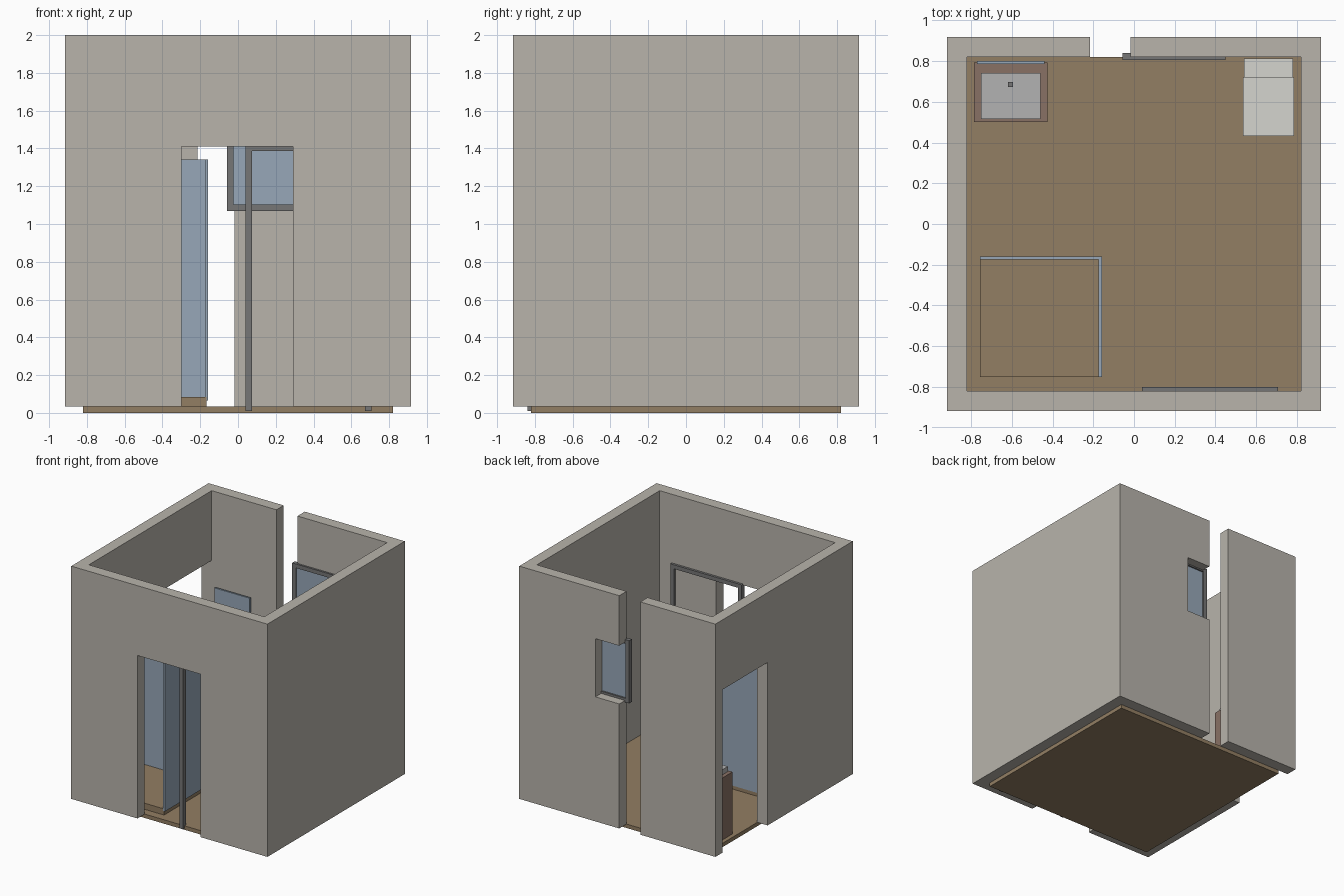
import bpy, bmesh
from mathutils import Vector

if "Cube" in bpy.data.objects:
    bpy.data.objects.remove(bpy.data.objects["Cube"])

def material(name, rgb):
    m = bpy.data.materials.new(name)
    m.diffuse_color = (*rgb, 1)
    m.use_nodes = True
    m.node_tree.nodes["Principled BSDF"].inputs["Base Color"].default_value = m.diffuse_color
    return m

WALL = material("plaster", (0.48, 0.455, 0.41))
WOOD = material("floor_brown", (0.29, 0.21, 0.125))
GLASS = material("glass_blue", (0.31, 0.39, 0.48))
METAL = material("dark_metal", (0.18, 0.18, 0.18))
CERAMIC = material("ceramic", (0.66, 0.66, 0.62))
BASIN = material("basin_grey", (0.45, 0.45, 0.45))
CABINET = material("cabinet_brown", (0.25, 0.165, 0.13))

def boxes(name, spans, mat=None):
    """One object from boxes given as (x0, x1, y0, y1, z0, z1)."""
    bm = bmesh.new()
    for x0, x1, y0, y1, z0, z1 in spans:
        geo = bmesh.ops.create_cube(bm, size=1)
        lo, size = Vector((x0, y0, z0)), (x1 - x0, y1 - y0, z1 - z0)
        for v in geo["verts"]:
            v.co = lo + Vector([(c + 0.5) * s for c, s in zip(v.co, size)])
    me = bpy.data.meshes.new(name)
    bm.to_mesh(me)
    bm.free()
    ob = bpy.data.objects.new(name, me)
    bpy.context.collection.objects.link(ob)
    if mat:
        me.materials.append(mat)
    return ob

def cut(target, name, span):
    """Boolean away a box, then remove the cutter."""
    cutter = boxes(name, [span])
    cutter.hide_render = True
    mod = target.modifiers.new(name, 'BOOLEAN')
    mod.operation, mod.solver, mod.object = 'DIFFERENCE', 'EXACT', cutter
    bpy.context.view_layer.objects.active = target
    bpy.ops.object.modifier_apply(modifier=name)
    bpy.data.objects.remove(cutter)

def frame(name, x0, x1, y0, y1, z0, z1, w, sill):
    """Two stiles, a head and, if wanted, a sill."""
    parts = [(x0, x0 + w, y0, y1, z0, z1), (x1 - w, x1, y0, y1, z0, z1),
             (x0 + w, x1 - w, y0, y1, z1 - w, z1)]
    if sill:
        parts.append((x0 + w, x1 - w, y0, y1, z0, z0 + w))
    return boxes(name, parts, METAL)

# Room shell
F, I, O = 0.033, 0.82, 0.917   # floor top, inner and outer wall faces
HEAD = 1.41
boxes("floor", [(-I, I, -I, I, 0, F)], WOOD)
walls = boxes("walls", [(-O, O, -O, O, F, 2)], WALL)
cut(walls, "room_cut", (-I, I, -I, I, -0.1, 2.1))
cut(walls, "front_door_cut", (-0.298, 0.292, -1, -0.7, -0.1, HEAD))
cut(walls, "side_door_cut", (-1, -0.7, 0.22, I, -0.1, HEAD))
cut(walls, "back_gap_cut", (-0.215, -0.018, 0.7, 1, -0.1, 2.1))
cut(walls, "window_cut", (-0.1, 0.205, 0.7, 1, 1.085, 1.577))

# Door frame and window
frame("door_frame", 0.04, 0.707, -0.838, -0.80, 0.01, 1.42, 0.034, False)
frame("window_frame", -0.057, 0.45, 0.804, 0.84, 1.07, 1.60, 0.034, True)
boxes("window_glass", [(-0.023, 0.416, 0.817, 0.827, 1.104, 1.566)], GLASS)

# Shower
boxes("shower_tray", [(-0.755, -0.166, -0.75, -0.166, F, 0.085)], WOOD)
boxes("shower_glass_back", [(-0.755, -0.175, -0.175, -0.160, 0.065, 1.342)], GLASS)
boxes("shower_glass_side", [(-0.175, -0.158, -0.75, -0.160, 0.065, 1.342)], GLASS)

# Vanity with basin, tap and mirror
boxes("vanity_cabinet", [(-0.785, -0.425, 0.50, 0.793, F, 0.557)], CABINET)
boxes("basin", [(-0.752, -0.46, 0.515, 0.74, 0.557, 0.60)], BASIN)
boxes("tap", [(-0.618, -0.593, 0.673, 0.698, 0.60, 0.69)], METAL)
boxes("mirror", [(-0.77, -0.44, 0.785, 0.80, 0.82, 1.205)], GLASS)

# Toilet
boxes("toilet_bowl", [(0.545, 0.775, 0.45, 0.72, F, 0.29)], CERAMIC)
boxes("toilet_seat", [(0.535, 0.785, 0.432, 0.72, 0.29, 0.315)], CERAMIC)
boxes("toilet_tank", [(0.54, 0.78, 0.72, 0.812, F, 0.53)], CERAMIC)
